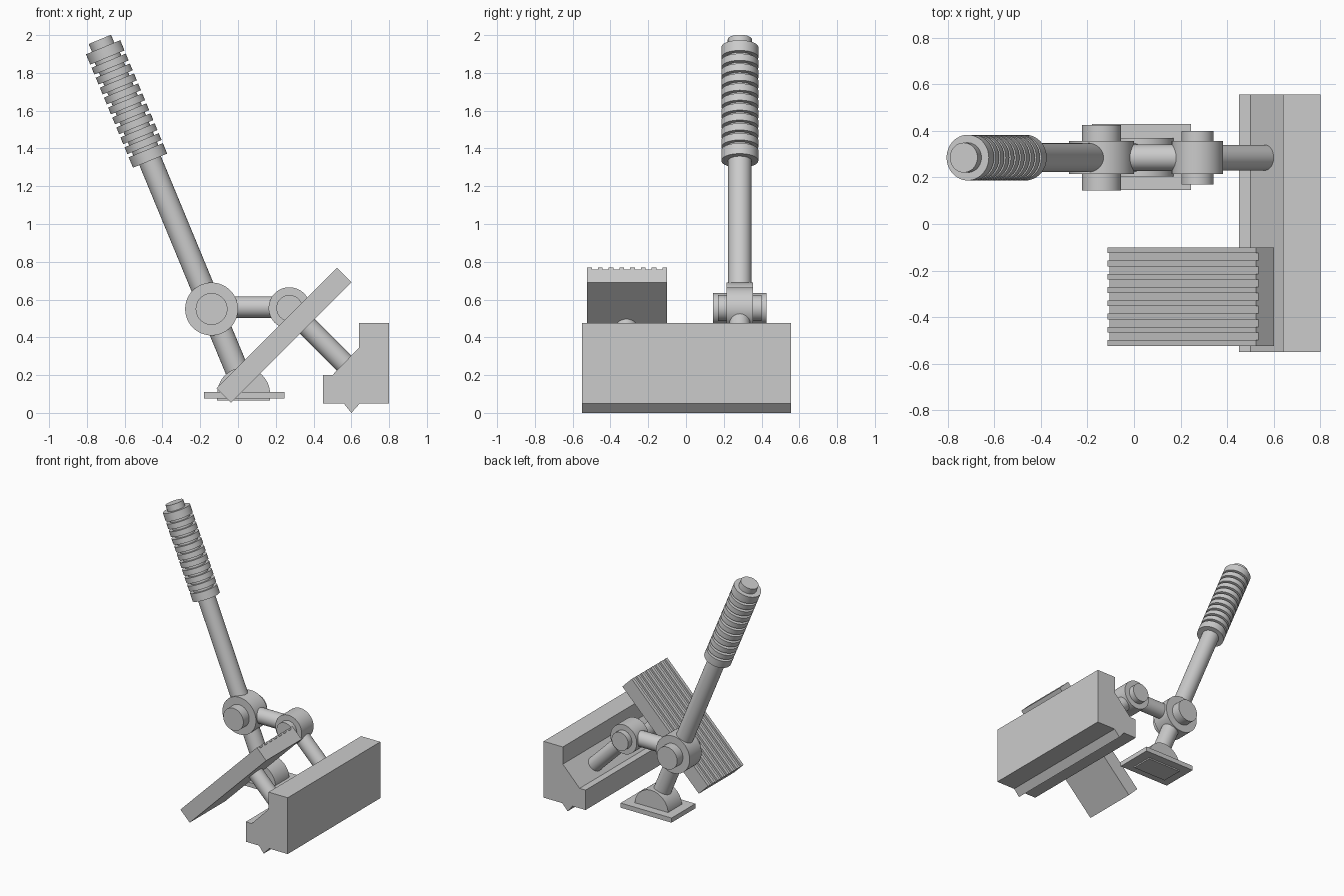
import bpy, bmesh, math
from mathutils import Vector, Matrix

if "Cube" in bpy.data.objects:
    bpy.data.objects.remove(bpy.data.objects["Cube"])

grey = bpy.data.materials.new("plain grey")
grey.diffuse_color = (0.6, 0.6, 0.6, 1)
grey.use_nodes = True
grey.node_tree.nodes["Principled BSDF"].inputs["Base Color"].default_value = grey.diffuse_color
ARM_Y = 0.285


def finish(name, bm, smooth=False):
    bmesh.ops.recalc_face_normals(bm, faces=bm.faces)
    me = bpy.data.meshes.new(name)
    bm.to_mesh(me)
    bm.free()
    me.materials.append(grey)
    ob = bpy.data.objects.new(name, me)
    bpy.context.collection.objects.link(ob)
    if smooth:
        bpy.ops.object.select_all(action='DESELECT')
        ob.select_set(True)
        bpy.context.view_layer.objects.active = ob
        bpy.ops.object.shade_smooth_by_angle(angle=math.radians(35))
    return ob


def prism(name, profile, y0, y1, smooth=False):
    """Closed x/z outline extruded along y."""
    bm = bmesh.new()
    face = bm.faces.new([bm.verts.new((x, y0, z)) for x, z in profile])
    out = bmesh.ops.extrude_face_region(bm, geom=[face])
    verts = [g for g in out["geom"] if isinstance(g, bmesh.types.BMVert)]
    bmesh.ops.translate(bm, verts=verts, vec=(0, y1 - y0, 0))
    return finish(name, bm, smooth)


def lathe(name, profile, origin, direction, sides=48):
    """Radius/height outline turned around an axis."""
    rot = Vector(direction).to_track_quat('Z', 'Y').to_matrix().to_4x4()
    mat = Matrix.Translation(origin) @ rot
    bm = bmesh.new()
    rings = []
    for r, h in profile:
        rings.append([bm.verts.new(mat @ Vector((
            r * math.cos(2 * math.pi * i / sides),
            r * math.sin(2 * math.pi * i / sides), h))) for i in range(sides)])
    for a, b in zip(rings, rings[1:]):
        for i in range(sides):
            j = (i + 1) % sides
            bm.faces.new((a[i], a[j], b[j], b[i]))
    bm.faces.new(rings[0])
    bm.faces.new(rings[-1])
    return finish(name, bm, True)


def rod(name, a, b, r):
    a, b = Vector(a), Vector(b)
    return lathe(name, [(r, 0), (r, (b - a).length)], a, b - a)


# mounting block with the pointed rib underneath
prism("mounting_block", [
    (0.45, 0.05), (0.56, 0.05), (0.60, 0.0), (0.645, 0.05), (0.80, 0.05),
    (0.80, 0.475), (0.64, 0.475), (0.64, 0.345), (0.50, 0.20), (0.45, 0.20)],
    -0.55, 0.555)

# tilted pedal plate with lengthwise ridges
u = Vector((1, 1)).normalized()
n = Vector((-1, 1)).normalized()
corner = Vector((-0.037, 0.053))


def slab(name, low, high, y0, y1):
    pts = [corner + n * low, corner + u * 0.903 + n * low,
           corner + u * 0.903 + n * high, corner + n * high]
    prism(name, [tuple(p) for p in pts], y0, y1)


slab("pedal_plate", 0, 0.096, -0.523, -0.10)
for i in range(8):
    y = -0.523 + i * (0.423 - 0.025) / 7
    slab("pedal_ridge", 0.09, 0.11, y, y + 0.025)

# slanted rods into the block
rod("pedal_rod", (0.35, -0.315, 0.475), (0.60, -0.315, 0.225), 0.055)
rod("support_rod", (0.275, ARM_Y, 0.55), (0.60, ARM_Y, 0.225), 0.055)

# pivot hubs with pins, and the link between them
for name, x, z, r, half, pin_r, pin_half in (
        ("main", -0.14, 0.55, 0.14, 0.071, 0.084, 0.141),
        ("link", 0.272, 0.555, 0.11, 0.071, 0.069, 0.115)):
    rod(name + "_hub", (x, ARM_Y - half, z), (x, ARM_Y + half, z), r)
    rod(name + "_pin", (x, ARM_Y - pin_half, z), (x, ARM_Y + pin_half, z), pin_r)
rod("link_rod", (-0.14, ARM_Y, 0.56), (0.272, ARM_Y, 0.56), 0.057)

# lever shaft and grooved grip on one leaning axis
lean = math.radians(22.5)
axis = Vector((-math.sin(lean), 0, math.cos(lean)))
pivot = Vector((-0.14, ARM_Y, 0.55))
rod("lever_shaft", pivot - axis * 0.43, pivot + axis * 0.9, 0.062)
grip = [(0.05, 0.85), (0.098, 0.85)]
for i in range(10):
    h = 0.91 + i * 0.057
    grip += [(0.098, h), (0.072, h), (0.072, h + 0.018), (0.098, h + 0.018)]
grip += [(0.098, 1.50), (0.064, 1.50), (0.064, 1.545)]
lathe("grip", grip, pivot, axis)

# base plate with rounded foot
prism("base_plate", [(-0.18, 0.075), (0.245, 0.075), (0.245, 0.11), (-0.18, 0.11)],
      0.145, 0.43)
arc = [(0.03 + 0.14 * math.cos(math.pi * i / 32), 0.10 + 0.14 * math.sin(math.pi * i / 32))
       for i in range(33)]
prism("base_foot", arc + [(-0.11, 0.065), (0.17, 0.065)], 0.205, 0.37, True)
